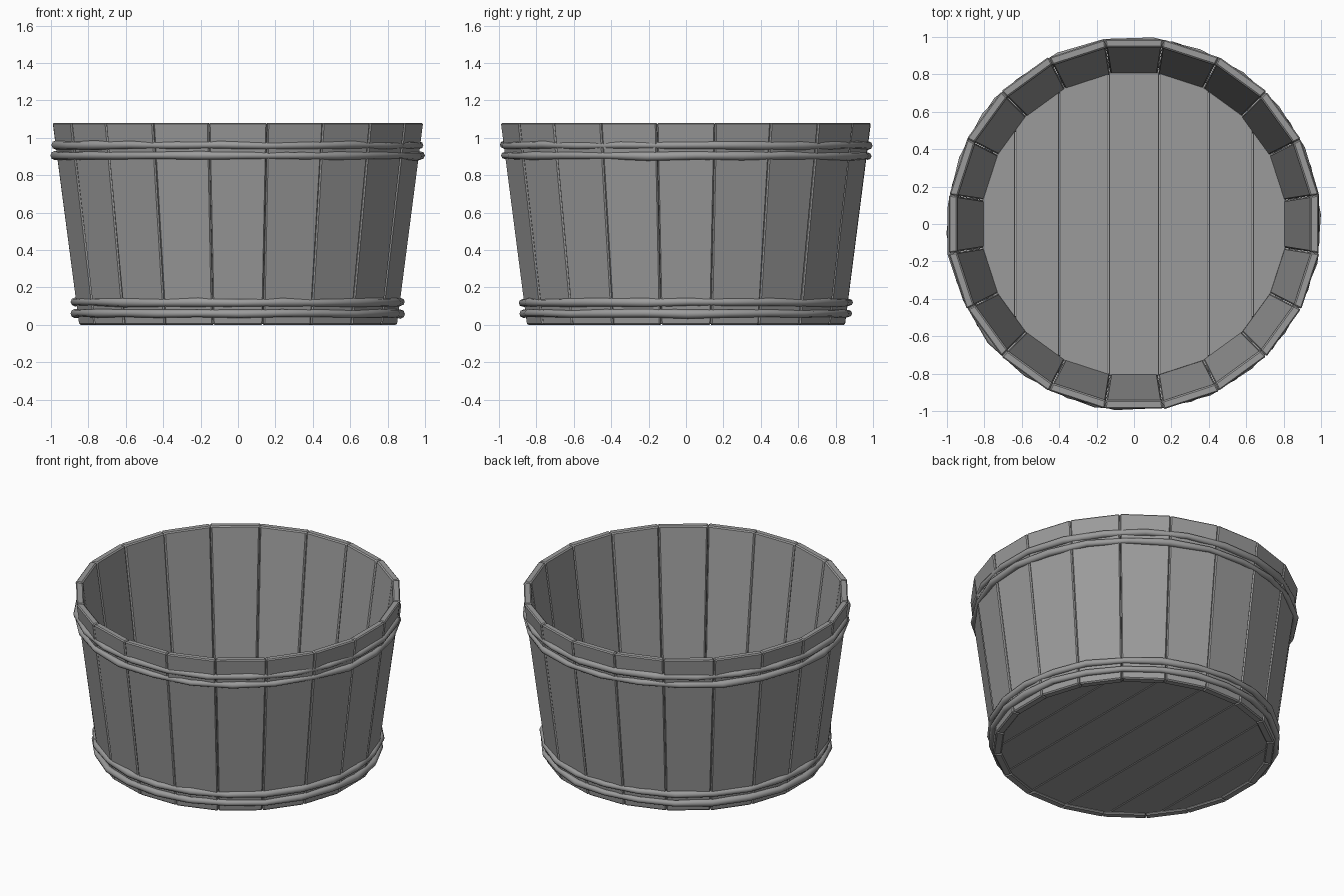
import bpy
import bmesh
import math
import random
from mathutils import Vector

random.seed(4)
cube = bpy.data.objects.get("Cube")
if cube:
    bpy.data.objects.remove(cube, do_unlink=True)

STAVES = 20
HEIGHT = 1.08
HALF = math.pi / STAVES
OUT_BOTTOM, OUT_TOP = 0.85, 0.99
IN_BOTTOM, IN_TOP = 0.80, 0.945

# One plain grey for wood and hoops
grey = bpy.data.materials.new("weathered grey")
grey.use_nodes = True
colour = (0.33, 0.33, 0.33, 1)
grey.diffuse_color = colour
grey.node_tree.nodes["Principled BSDF"].inputs["Base Color"].default_value = colour


def add_object(name, bm, bevel):
    """Turn a bmesh into an object with slightly eased edges."""
    bmesh.ops.recalc_face_normals(bm, faces=bm.faces)
    mesh = bpy.data.meshes.new(name)
    bm.to_mesh(mesh)
    bm.free()
    mesh.materials.append(grey)
    obj = bpy.data.objects.new(name, mesh)
    bpy.context.collection.objects.link(obj)
    mod = obj.modifiers.new("eased edges", "BEVEL")
    mod.width = bevel
    mod.segments = 1
    return obj


def stave(index):
    """A tapered flat board, wedge shaped in plan, leaning outwards."""
    bm = bmesh.new()
    middle = 2 * HALF * index
    rings = []
    for z, inner, outer in ((0, IN_BOTTOM, OUT_BOTTOM), (HEIGHT, IN_TOP, OUT_TOP)):
        shift = random.uniform(-0.003, 0.003)
        ring = []
        for r, side in ((inner, -1), (outer, -1), (outer, 1), (inner, 1)):
            across = side * (r * math.tan(HALF) - 0.001)
            out = r + shift
            ring.append(bm.verts.new((out * math.cos(middle) - across * math.sin(middle),
                                      out * math.sin(middle) + across * math.cos(middle), z)))
        rings.append(ring)
    low, high = rings
    bm.faces.new(low)
    bm.faces.new(high)
    for i in range(4):
        j = (i + 1) % 4
        bm.faces.new((low[i], low[j], high[j], high[i]))
    add_object(f"stave_{index + 1}", bm, 0.007)


def floor_plank(index, left, right):
    """A strip cut from a twenty-sided disc."""
    bm = bmesh.new()
    low, high = 0.012, 0.045
    radius = 0.81 / math.cos(HALF)
    points = [(radius * math.cos((2 * i + 1) * HALF), radius * math.sin((2 * i + 1) * HALF))
              for i in range(STAVES)]
    face = bm.faces.new([bm.verts.new((x, y, low)) for x, y in points])
    made = bmesh.ops.extrude_face_region(bm, geom=[face])["geom"]
    moved = [v for v in made if isinstance(v, bmesh.types.BMVert)]
    bmesh.ops.translate(bm, verts=moved, vec=(0, 0, high - low))
    for x, normal in ((left + 0.0015, -1), (right - 0.0015, 1)):
        bmesh.ops.bisect_plane(bm, geom=bm.verts[:] + bm.edges[:] + bm.faces[:],
                               plane_co=(x, 0, 0), plane_no=Vector((normal, 0, 0)),
                               clear_outer=True)
        bmesh.ops.holes_fill(bm, edges=[e for e in bm.edges if e.is_boundary])
    add_object(f"floor_plank_{index + 1}", bm, 0.003)


def hoop(name, z, radius, segments=24):
    """An uneven round band with slightly lumpy thickness."""
    curve = bpy.data.curves.new(name, "CURVE")
    curve.dimensions = "3D"
    curve.bevel_depth = 0.023
    curve.bevel_resolution = 2
    spline = curve.splines.new("POLY")
    spline.points.add(segments - 1)
    spline.use_cyclic_u = True
    start = random.uniform(0, 2 * HALF)
    for i, point in enumerate(spline.points):
        a = start + math.tau * i / segments
        r = radius + random.uniform(-0.006, 0.004)
        point.co = (r * math.cos(a), r * math.sin(a), z + random.uniform(-0.003, 0.003), 1)
        point.radius = random.uniform(0.78, 1.1)
    curve.materials.append(grey)
    obj = bpy.data.objects.new(name, curve)
    bpy.context.collection.objects.link(obj)
    bpy.ops.object.select_all(action="DESELECT")
    obj.select_set(True)
    bpy.context.view_layer.objects.active = obj
    bpy.ops.object.convert(target="MESH")
    bpy.ops.object.shade_smooth_by_angle(angle=math.radians(50))


# Wall of the tub
for n in range(STAVES):
    stave(n)

# Planked floor
seams = [-0.85, -0.635, -0.4, -0.135, 0.135, 0.4, 0.635, 0.85]
for n, (a, b) in enumerate(zip(seams, seams[1:])):
    floor_plank(n, a, b)

# Paired hoops near the rim and the foot
hoop("rim_hoop_upper", 0.96, 0.982)
hoop("rim_hoop_lower", 0.903, 0.977)
hoop("foot_hoop_upper", 0.12, 0.873)
hoop("foot_hoop_lower", 0.06, 0.872)
